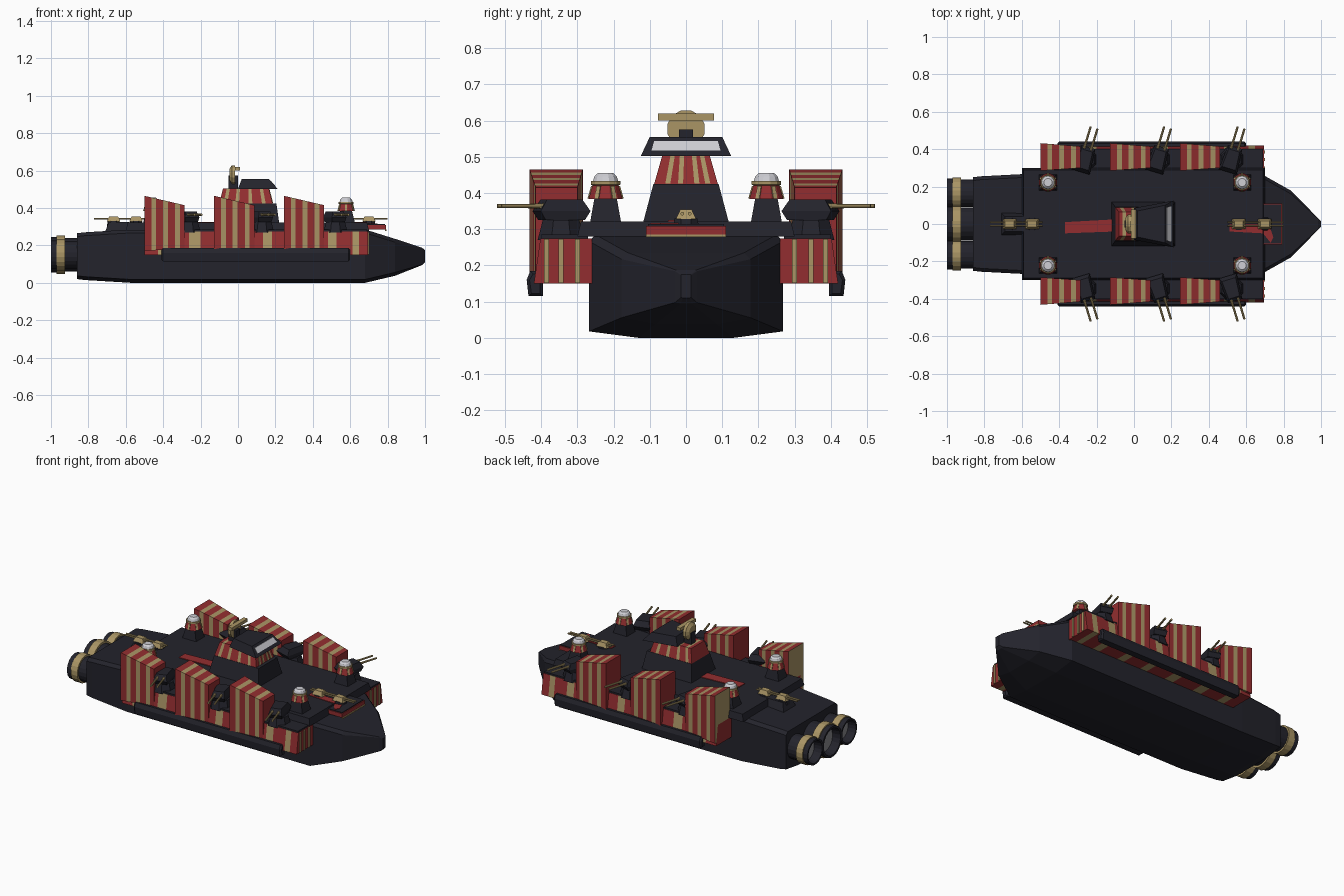
import bpy, bmesh, math
from mathutils import Vector

if "Cube" in bpy.data.objects:
    bpy.data.objects.remove(bpy.data.objects["Cube"])


def mat(name, c):
    m = bpy.data.materials.new(name)
    m.diffuse_color = (*c, 1)
    m.use_nodes = True
    m.node_tree.nodes["Principled BSDF"].inputs["Base Color"].default_value = m.diffuse_color
    return m


DARK = mat("dark_navy", (0.017, 0.017, 0.025))
RED = mat("deep_red", (0.29, 0.027, 0.029))
GOLD = mat("old_gold", (0.40, 0.30, 0.13))
SILVER = mat("pale_silver", (0.62, 0.62, 0.66))
GREY = mat("engine_grey", (0.25, 0.25, 0.27))


def finish(bm, name, mats):
    bmesh.ops.recalc_face_normals(bm, faces=bm.faces)
    me = bpy.data.meshes.new(name)
    bm.to_mesh(me)
    bm.free()
    for m in mats:
        me.materials.append(m)
    ob = bpy.data.objects.new(name, me)
    bpy.context.collection.objects.link(ob)
    return ob


def loft(name, sections, mats, rule=lambda i: 0, caps=(0, 0)):
    """Skin a list of closed sections; rule(i) picks the material of band i."""
    bm = bmesh.new()
    rings = [[bm.verts.new(p) for p in s] for s in sections]
    n = len(rings[0])
    for i in range(len(rings) - 1):
        for k in range(n):
            f = bm.faces.new((rings[i][k], rings[i][(k + 1) % n],
                              rings[i + 1][(k + 1) % n], rings[i + 1][k]))
            f.material_index = rule(i)
    for r, c in zip((rings[0], rings[-1]), caps):
        bm.faces.new(r).material_index = c
    return finish(bm, name, mats)


def frustum(name, lo, hi, z0, z1, m):
    """Tapered block; lo and hi are (x0, x1, y0, y1)."""
    rect = lambda r, z: [(r[0], r[2], z), (r[1], r[2], z), (r[1], r[3], z), (r[0], r[3], z)]
    return loft(name, [rect(lo, z0), rect(hi, z1)], [m])


def box(name, x0, x1, y0, y1, z0, z1, m):
    return frustum(name, (x0, x1, y0, y1), (x0, x1, y0, y1), z0, z1, m)


def turned(name, origin, axis, profile, mats, rule=lambda i: 0, sides=16, caps=(0, 0)):
    """Rings of (distance along axis, radius) around an axis."""
    q = Vector((0, 0, 1)).rotation_difference(Vector(axis).normalized())
    o = Vector(origin)
    secs = [[o + q @ Vector((r * math.cos(math.tau * (k + .5) / sides),
                             r * math.sin(math.tau * (k + .5) / sides), d)) for k in range(sides)]
            for d, r in profile]
    return loft(name, secs, mats, rule, caps)


def striped(name, a, b, cuts, caps=(0, 0)):
    """Red block with gold bands along its length, between end sections a and b."""
    ts = [0] + cuts + [1]
    secs = [[Vector(p).lerp(Vector(q), t) for p, q in zip(a, b)] for t in ts]
    return loft(name, secs, [RED, GOLD], lambda i: i % 2, caps)


# hull: (x, half width, bottom z, top z, flat bottom half width)
hull = []
for x, w, z0, z1, f in [(-.86, .25, .02, .265, .13), (-.82, .255, .015, .27, .13),
                        (-.57, .268, 0, .285, .13), (.68, .268, 0, .285, .13),
                        (.84, .178, .038, .235, .085), (.985, .03, .095, .187, .015),
                        (1, .014, .11, .175, .008)]:
    k = min(.018, w * .1)
    half = [(f, z0), (w, z0 + k), (w, z1 - k), (w - k, z1)]
    hull.append([(x, y, z) for y, z in half] + [(x, -y, z) for y, z in reversed(half)])
loft("hull", hull, [DARK])

# main deck, rear and front steps
frustum("main_deck", (-.6, .7, -.3, .3), (-.59, .69, -.29, .29), .28, .322, DARK)
frustum("rear_gun_platform", (-.71, -.58, -.06, .06), (-.69, -.58, -.04, .04), .275, .325, DARK)
box("front_platform", .66, .79, -.11, .11, .284, .309, RED)
box("front_platform_top", .66, .785, -.105, .105, .309, .314, DARK)
box("front_platform_trim", .787, .794, -.11, .11, .278, .286, GOLD)
loft("front_deck_marking", [[(.51, .0, z), (.51, -.04, z), (.69, -.05, z), (.69, 0, z)]
                            for z in (.32, .326)], [RED])
loft("front_platform_marking", [[(.69, 0, z), (.69, -.05, z), (.73, -.1, z), (.745, -.07, z), (.72, 0, z)]
                                for z in (.31, .317)], [RED])
loft("rear_deck_marking", [[(-.37, .01, z), (-.37, -.05, z), (-.1, -.04, z), (-.1, .025, z)]
                           for z in (.32, .326)], [RED])

# engines
for y, r in ((-.165, .082), (0, .1), (.165, .082)):
    o = (-.84, y, .15)
    turned("engine", o, (-1, 0, 0),
           [(0, r * .9), (.085, r * .9), (.085, r * 1.03), (.13, r * 1.03), (.13, r * .95),
            (.16, r * .95), (.16, r * .82), (.11, r * .75)],
           [DARK, GOLD, GREY], lambda i: 1 if i in (1, 2, 3) else 0, 20, (0, 2))

for s in (1, -1):
    # side sponson with dark top and rail
    sec = lambda x: [(x, s * .26, .15), (x, s * .42, .15), (x, s * .402, .275), (x, s * .26, .275)]
    striped("side_sponson", sec(-.5), sec(.695),
            [.06, .1, .2, .25, .37, .42, .53, .57, .67, .71, .82, .86, .93, .96])
    for y in (.3, .345, .385):
        box("sponson_front_stripe", .692, .7, s * y - .007, s * y + .007, .152, .273, GOLD)
    box("sponson_top", -.49, .69, min(s * .27, s * .4), max(s * .27, s * .4), .272, .285, DARK)
    rail = lambda x, k: [(x, s * y, z) for y, z in
                         ((.395 + k, .115 + k), (.435 - k, .115 + k), (.44 - k, .16),
                          (.43 - k, .185 - k), (.395 + k, .185 - k))]
    loft("side_rail", [rail(-.41, .008), rail(-.4, 0), rail(.59, 0), rail(.6, .008)], [DARK])

    for i in range(3):
        # tall striped armour shield
        x = -.5 + .373 * i
        a = [(x, s * .285, .17), (x, s * .432, .17), (x, s * .432, .465), (x, s * .285, .465)]
        x += .215
        b = [(x, s * .3, .185), (x, s * .415, .185), (x, s * .415, .415), (x, s * .3, .415)]
        striped("armour_shield", a, b, [.17, .29, .46, .58, .76, .88], (1 if i == 0 else 0, 0))

        # broadside twin turret
        tx, ty = -.265 + .393 * i, s * .345
        turned("turret_base", (tx, ty, .27), (0, 0, 1), [(0, .07), (.055, .055)], [DARK], sides=8)
        d = Vector((.29, s * .957, 0))
        n = Vector((.957, s * -.29, 0))
        c = Vector((tx, ty, 0))
        ring = lambda z, l, w: [c + d * u * l + n * v * w + Vector((0, 0, z))
                                for u, v in ((-1, -1), (1, -.8), (1, .8), (-1, 1))]
        loft("turret_housing", [ring(.325, .055, .045), ring(.35, .07, .05), ring(.382, .05, .038)], [DARK])
        for k in (-.019, .019):
            p = c + n * k + Vector((0, 0, .364))
            turned("turret_barrel", p + d * .04, d, [(0, .009), (.05, .006), (.138, .006)],
                   [GOLD], sides=8)

    # small sensor towers
    for x in (-.46, .578):
        y = s * .222
        frustum("tower_base", (x - .048, x + .048, y - .043, y + .043),
                (x - .03, x + .03, y - .03, y + .03), .318, .39, DARK)
        turned("tower_skirt", (x, y, .383), (0, 0, 1),
               [(0, .049), (.038, .037), (.04, .042), (.05, .042)],
               [RED, GOLD], lambda i: min(i, 1), 12, (0, 1))
        for k in range(6):
            t = math.tau * (k + .5) / 6
            e = Vector((-math.sin(t), math.cos(t), 0)) * .006
            lo = Vector((x + .048 * math.cos(t), y + .048 * math.sin(t), .385))
            hi = Vector((x + .038 * math.cos(t), y + .038 * math.sin(t), .42))
            out = Vector((math.cos(t), math.sin(t), 0)) * .002
            loft("tower_stripe", [[lo - e + o, lo + e + o, hi + e + o, hi - e + o]
                                  for o in (-out, out)], [GOLD])
        turned("tower_dome", (x, y, .433), (0, 0, 1),
               [(0, .036), (.013, .032), (.022, .022)], [SILVER], sides=12)

# command tower: dark base, striped tier, bridge
frustum("tower_foundation", (-.12, .22, -.118, .118), (-.1, .205, -.09, .09), .32, .425, DARK)
tier = lambda xb, xt: [(xb, -.088, .425), (xb, .088, .425), (xt, .065, .505), (xt, -.065, .505)]
striped("striped_tier", tier(-.1, -.08), tier(.185, .165), [.08, .15, .3, .37, .55, .62, .8, .87])
for y in (-.05, -.015, .03, .06):
    loft("tier_front_stripe", [[(.185 + o, y - .007, .427), (.185 + o, y + .007, .427),
                                (.165 + o, y * .74 + .006, .503), (.165 + o, y * .74 - .006, .503)]
                               for o in (-.002, .003)], [GOLD])
frustum("bridge", (.0, .212, -.08, .125), (.02, .165, -.07, .1), .502, .555, DARK).data.transform
bridge = bpy.data.objects["bridge"]
for v in bridge.data.vertices:  # widen the bridge towards the bow
    front = v.co.x > .1
    w = (.125 if front else .085) if v.co.z < .53 else (.1 if front else .07)
    v.co.y = math.copysign(w, v.co.y)
loft("bridge_window", [[(.197 + o, -.095, .518), (.197 + o, .095, .518),
                        (.174 + o, .088, .544), (.174 + o, -.088, .544)] for o in (-.003, .003)], [SILVER])

# radar dish
box("radar_mast", -.05, .0, -.02, .02, .5, .575, DARK)
turned("radar_dish", (-.045, 0, .577), (1, 0, 0), [(0, .035), (.012, .053), (.03, .053)], [GOLD], sides=12)
box("radar_bar", -.015, .012, -.077, .077, .6, .619, GOLD)

# deck guns, front and rear
for name, xs, bar in (("front_gun", (.56, .7), (.5, .8)), ("rear_gun", (-.665, -.545), (-.77, -.49))):
    for x in xs:
        turned(name + "_mount", (x, 0, .3), (0, 0, 1), [(0, .04), (.03, .034)], [DARK], sides=8)
        frustum(name + "_body", (x - .036, x + .036, -.028, .028),
                (x - .024, x + .024, -.016, .016), .328, .354, GOLD)
    for y in (-.01, .01):
        turned(name + "_barrel", (bar[0], y, .343), (1, 0, 0),
               [(0, .005), (bar[1] - bar[0], .005)], [GOLD], sides=8)
